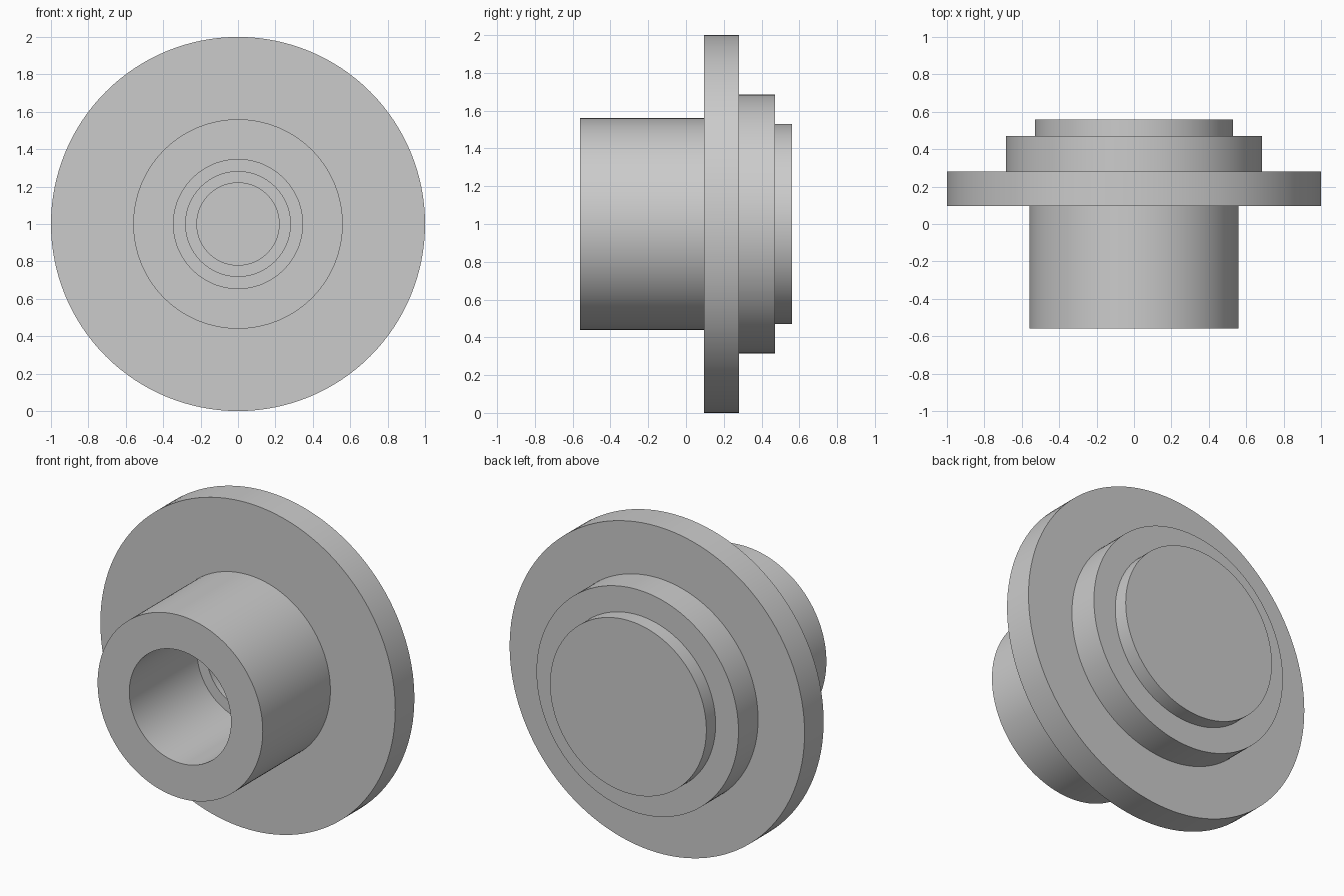
import bpy, bmesh, math
from mathutils import Vector

cube = bpy.data.objects.get("Cube")
if cube:
    bpy.data.objects.remove(cube, do_unlink=True)

# Single plain metal grey
grey = bpy.data.materials.new("plain_grey")
grey.use_nodes = True
colour = (0.6, 0.6, 0.6, 1)
grey.diffuse_color = colour
grey.node_tree.nodes["Principled BSDF"].inputs["Base Color"].default_value = colour


def lathe(name, profile, segments=128):
    """Revolve (radius, y) points about the horizontal axis at z = 1."""
    bm = bmesh.new()
    verts = [bm.verts.new((r, y, 1)) for r, y in profile]
    edges = [bm.edges.new(pair) for pair in zip(verts, verts[1:])]
    bmesh.ops.spin(bm, geom=verts + edges, cent=Vector((0, 0, 1)),
                   axis=Vector((0, 1, 0)), angle=math.tau,
                   steps=segments, use_merge=True)
    bmesh.ops.remove_doubles(bm, verts=bm.verts, dist=0.0001)
    bmesh.ops.recalc_face_normals(bm, faces=bm.faces)
    mesh = bpy.data.meshes.new(name)
    bm.to_mesh(mesh)
    bm.free()
    mesh.materials.append(grey)
    obj = bpy.data.objects.new(name, mesh)
    bpy.context.collection.objects.link(obj)
    bpy.ops.object.select_all(action='DESELECT')
    obj.select_set(True)
    bpy.context.view_layer.objects.active = obj
    bpy.ops.object.shade_smooth_by_angle(angle=math.radians(30))
    return obj


# Axial stations shared by the outside steps and the blind bore
front, flange_front, flange_back, step_back, back = -0.56, 0.095, 0.28, 0.47, 0.56

# Closed cap, back step, flange and front sleeve
outside = [(0, back), (0.53, back), (0.53, step_back), (0.685, step_back),
           (0.685, flange_back), (1, flange_back), (1, flange_front),
           (0.56, flange_front), (0.56, front)]

# Stepped blind bore narrowing towards the cap
bore = [(0.345, front), (0.345, flange_front), (0.28, flange_front),
        (0.28, flange_back), (0.22, flange_back), (0.22, step_back),
        (0, step_back)]

lathe("flanged_hub", outside + bore)
